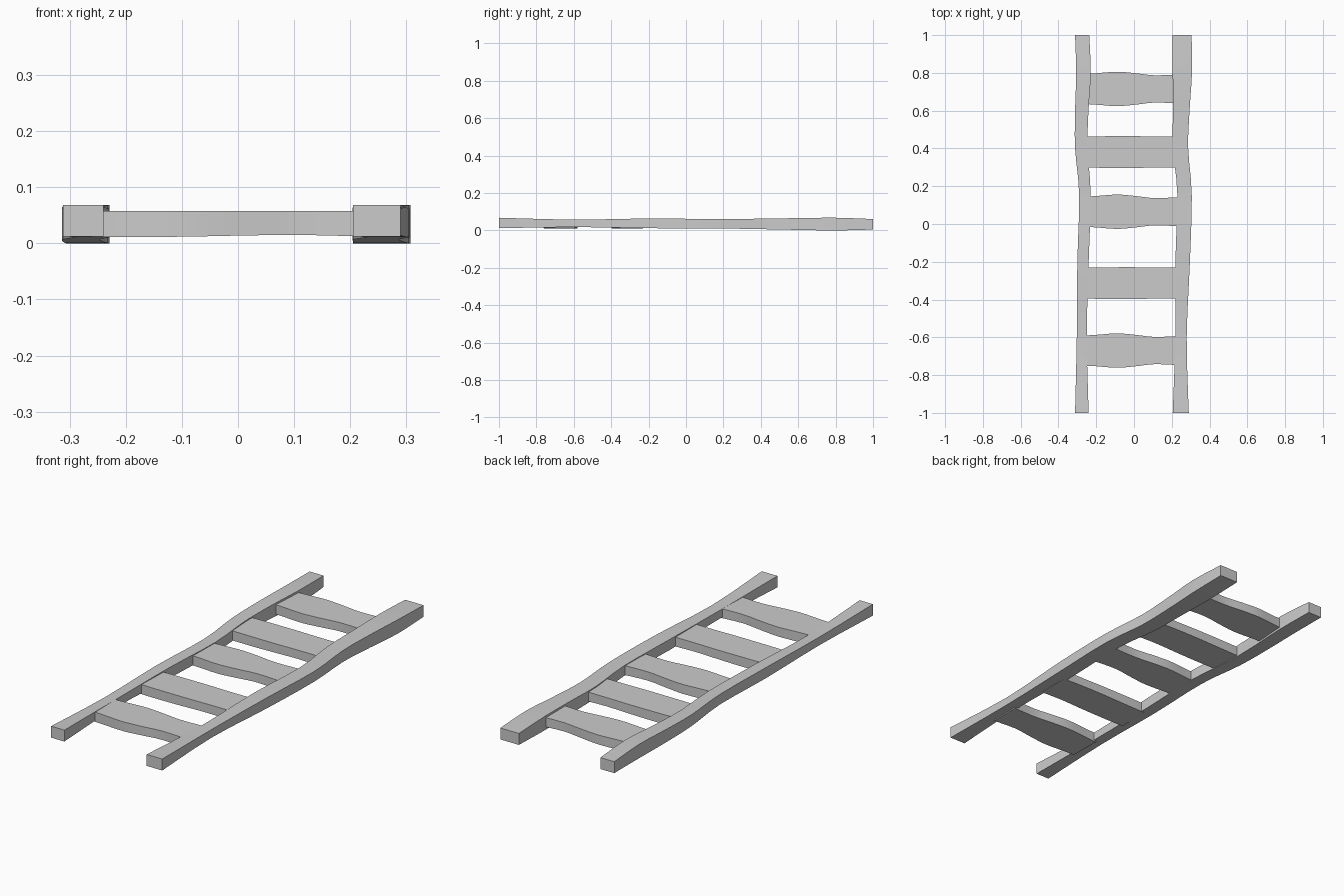
import bpy
import bmesh
from math import radians

cube = bpy.data.objects.get("Cube")
if cube:
    bpy.data.objects.remove(cube)

# Single grey material
grey = bpy.data.materials.new("plain grey")
grey.use_nodes = True
grey.diffuse_color = (0.6, 0.6, 0.6, 1)
grey.node_tree.nodes["Principled BSDF"].inputs["Base Color"].default_value = grey.diffuse_color


def smooth_rows(rows, steps=3):
    """Fill in rows along a smooth curve through the given stations."""
    out = []
    for i in range(len(rows) - 1):
        a, b = rows[i], rows[i + 1]
        before, after = rows[max(i - 1, 0)], rows[min(i + 2, len(rows) - 1)]
        for s in range(steps):
            t = s / steps
            row = []
            for p, q, r, u in zip(before, a, b, after):
                row.append(0.5 * (2 * q + (r - p) * t + (2 * p - 5 * q + 4 * r - u) * t ** 2
                                  + (3 * q - p - 3 * r + u) * t ** 3))
            out.append(row)
    return out + [rows[-1]]


def plank(name, rows, axis):
    """Loft a rectangular section; row = position, side low, side high, bottom, top."""
    bm = bmesh.new()
    rings = []
    for pos, low, high, bottom, top in smooth_rows(rows):
        ring = []
        for side, z in ((low, bottom), (high, bottom), (high, top), (low, top)):
            ring.append(bm.verts.new((side, pos, z) if axis == "y" else (pos, side, z)))
        rings.append(ring)
    for a, b in zip(rings, rings[1:]):
        for k in range(4):
            n = (k + 1) % 4
            bm.faces.new((a[k], a[n], b[n], b[k]))
    bm.faces.new(rings[0])
    bm.faces.new(rings[-1])
    bmesh.ops.recalc_face_normals(bm, faces=bm.faces)
    mesh = bpy.data.meshes.new(name)
    bm.to_mesh(mesh)
    bm.free()
    mesh.materials.append(grey)
    obj = bpy.data.objects.new(name, mesh)
    bpy.context.collection.objects.link(obj)
    bpy.ops.object.select_all(action="DESELECT")
    obj.select_set(True)
    bpy.context.view_layer.objects.active = obj
    bpy.ops.object.shade_smooth_by_angle(angle=radians(30))


# Side rails, sharing stations and thickness along their length
stations = (-1, -0.6, -0.2, 0.15, 0.4, 0.6, 0.8, 1)
bottoms = (0.012, 0.018, 0.012, 0.011, 0.007, 0.003, 0, 0.005)
tops = (0.068, 0.058, 0.064, 0.061, 0.063, 0.066, 0.068, 0.061)
rails = {
    "right_rail": ((-0.312, -0.303, -0.3, -0.29, -0.312, -0.312, -0.306, -0.312),
                   (-0.24, -0.25, -0.24, -0.229, -0.246, -0.241, -0.229, -0.237)),
    "left_rail": ((0.205, 0.219, 0.219, 0.23, 0.206, 0.206, 0.205, 0.205),
                  (0.29, 0.279, 0.296, 0.306, 0.287, 0.294, 0.307, 0.305)),
}
for name, (low, high) in rails.items():
    plank(name, list(zip(stations, low, high, bottoms, tops)), "y")

# Rungs: alternating wavy and straight boards
for i, y in enumerate((-0.67, -0.313, 0.065, 0.381, 0.715)):
    if i % 2 == 0:
        halves = (0.08, 0.083, 0.091, 0.083, 0.072, 0.077)
    else:
        halves = (0.081, 0.083, 0.084, 0.084, 0.082, 0.082)
    rows = []
    for x, half, bottom in zip((-0.26, -0.2, -0.09, 0.01, 0.11, 0.235), halves,
                               (0.011, 0.011, 0.012, 0.014, 0.015, 0.012)):
        rows.append((x, y - half, y + half, bottom, 0.058))
    plank(f"rung_{i + 1}", rows, "x")
